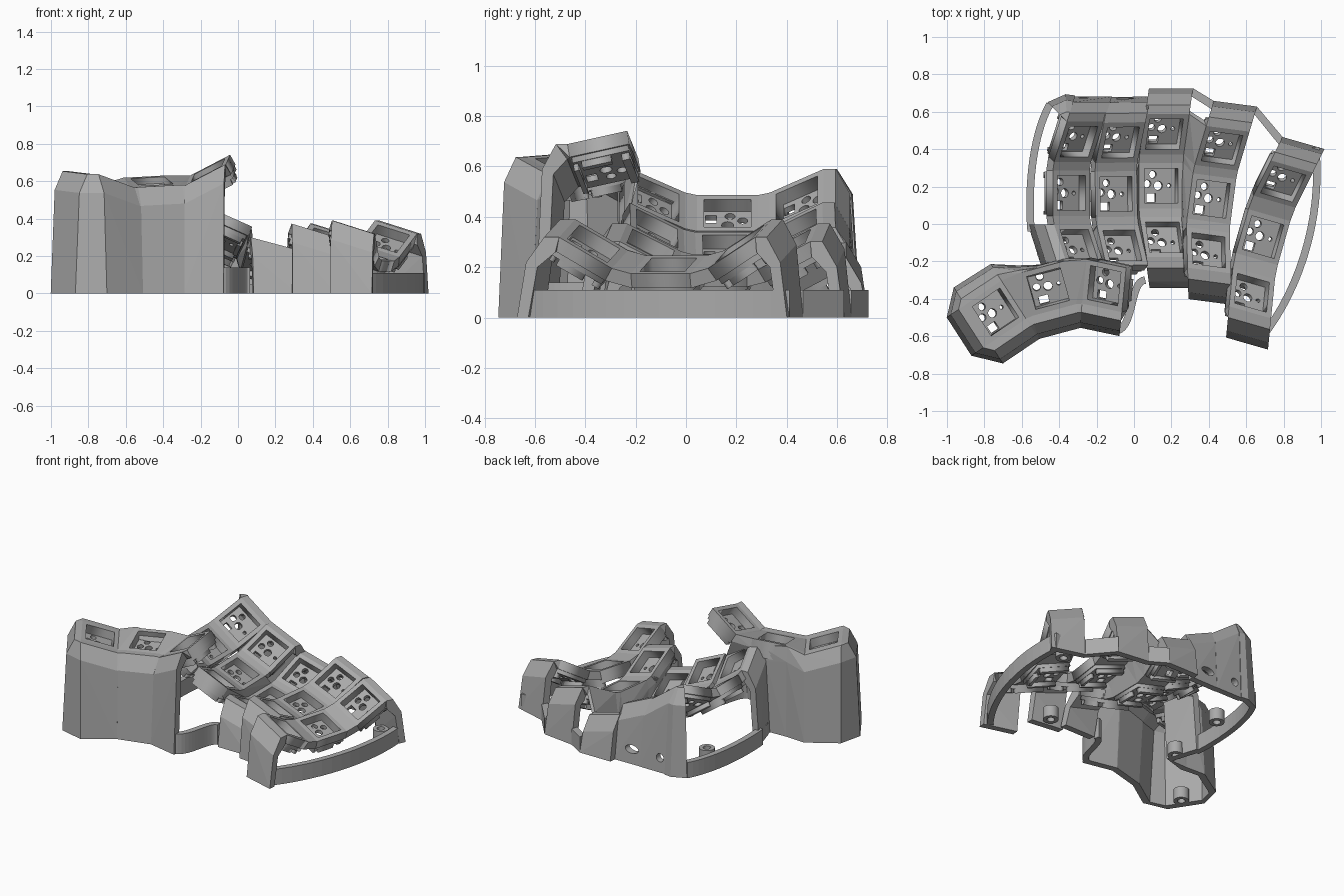
import bpy, bmesh
from math import radians, sin, cos, pi
from mathutils import Matrix, Vector
from mathutils.geometry import interpolate_bezier

if "Cube" in bpy.data.objects:
    bpy.data.objects.remove(bpy.data.objects["Cube"])

grey = bpy.data.materials.new("plain_grey")
grey.use_nodes = True
colour = (0.4, 0.4, 0.4, 1)
grey.diffuse_color = colour
grey.node_tree.nodes["Principled BSDF"].inputs["Base Color"].default_value = colour

HALF, THICK, WALL = 0.122, 0.06, 0.045
UP = Vector((0, 0, 1))


def add(name, mesh, matrix=None):
    if not mesh.materials:
        mesh.materials.append(grey)
    ob = bpy.data.objects.new(name, mesh)
    bpy.context.collection.objects.link(ob)
    if matrix:
        ob.matrix_world = matrix
    return ob


def part(name, hulls):
    """One object made of several convex pieces."""
    bm = bmesh.new()
    for pts in hulls:
        vs = [bm.verts.new(p) for p in pts]
        res = bmesh.ops.convex_hull(bm, input=vs)
        spare = {g for g in res["geom_interior"] + res["geom_unused"]
                 if isinstance(g, bmesh.types.BMVert)}
        bmesh.ops.delete(bm, geom=list(spare), context="VERTS")
    bmesh.ops.dissolve_limit(bm, angle_limit=0.01, verts=bm.verts[:], edges=bm.edges[:])
    bmesh.ops.recalc_face_normals(bm, faces=bm.faces[:])
    mesh = bpy.data.meshes.new(name)
    bm.to_mesh(mesh)
    bm.free()
    return add(name, mesh)


def baked(ob):
    bpy.context.view_layer.update()
    deps = bpy.context.evaluated_depsgraph_get()
    return bpy.data.meshes.new_from_object(ob.evaluated_get(deps))


def rect(cx, cy, w, h):
    return [(cx - w, cy - h), (cx + w, cy - h), (cx + w, cy + h), (cx - w, cy + h)]


def circle(cx, cy, r, n=20):
    return [(cx + r * cos(2 * pi * i / n), cy + r * sin(2 * pi * i / n)) for i in range(n)]


def slab(name, loops, low, high):
    """Flat plate with holes, extruded from low to high."""
    cu = bpy.data.curves.new(name, "CURVE")
    cu.dimensions, cu.fill_mode, cu.extrude = "2D", "BOTH", (high - low) / 2
    for loop in loops:
        sp = cu.splines.new("POLY")
        sp.points.add(len(loop) - 1)
        for p, (x, y) in zip(sp.points, loop):
            p.co = (x, y, 0, 1)
        sp.use_cyclic_u = True
    ob = bpy.data.objects.new(name, cu)
    bpy.context.collection.objects.link(ob)
    mesh = baked(ob)
    bpy.data.objects.remove(ob)
    mesh.transform(Matrix.Translation((0, 0, (low + high) / 2)))
    mesh.name = name
    return mesh


def pose(x, y, z, yaw, roll, pitch=0):
    return (Matrix.Translation((x, y, z)) @ Matrix.Rotation(radians(yaw), 4, "Z")
            @ Matrix.Rotation(radians(roll), 4, "Y") @ Matrix.Rotation(radians(pitch), 4, "X"))


def corner(m, sx, sy):
    return [m @ Vector((sx * HALF, sy * HALF, z)) for z in (0, -THICK)]


def side(m, sx=0, sy=0):
    if sx:
        return corner(m, sx, -1) + corner(m, sx, 1)
    return corner(m, -1, sy) + corner(m, 1, sy)


def profile(m, sx, sy, dx, dy, k=1.0):
    """Wall section from a plate corner out over a rim and down to the floor."""
    d = m.to_3x3() @ Vector((dx, dy, 0))
    d.z = 0
    d.normalize()
    top, under = corner(m, sx, sy)
    rim, shoulder, foot = (top + d * k * o for o in (0.05, 0.11, 0.14))
    shoulder -= UP * 0.1
    foot.z = 0
    inset = d * WALL
    return [(top, under), (rim, rim - inset - UP * THICK),
            (shoulder, shoulder - inset - UP * 0.02), (foot, foot - inset)]


def chain(*profiles):
    return [[*a[i], *a[i + 1], *b[i], *b[i + 1]]
            for a, b in zip(profiles, profiles[1:]) for i in range(3)]


# Key positions: five curved finger columns and three thumb keys
columns = []
for *spec, radius, angle in [
        (-0.335, 0.165, 0.415, 0, 36, 0.576, 28.5), (-0.095, 0.16, 0.29, 1, 24, 0.576, 28.5),
        (0.145, 0.205, 0.145, 0, 15, 0.576, 28.5), (0.415, 0.135, 0.215, -7.5, 17, 0.576, 28.5),
        (0.69, -0.07, 0.21, -16, 17, 0.57, 32)]:
    columns.append([pose(*spec) @ Matrix.Translation((0, 0, radius))
                    @ Matrix.Rotation(radians(angle) * r, 4, "X")
                    @ Matrix.Translation((0, 0, -radius)) for r in (-1, 0, 1)])
thumbs = [pose(-0.74, -0.47, 0.61, 34, 17, 4), pose(-0.46, -0.345, 0.60, 15, -3, 12),
          pose(-0.16, -0.33, 0.66, -12, -27, 14)]

# Switch frames and the pierced socket plates below them
frame_mesh = slab("switch_frame", [rect(0, 0, HALF, HALF), rect(0, 0, 0.093, 0.093)], -THICK, 0)
socket_mesh = slab("switch_socket", [
    rect(0, 0, 0.115, 0.115), circle(0, 0, 0.024), circle(-0.06, 0.01, 0.02),
    circle(-0.03, 0.06, 0.02), circle(0.06, 0, 0.011),
    rect(-0.04, -0.065, 0.026, 0.022)], -0.085, -THICK)
clip_mesh = slab("socket_clip", [rect(0, 0.097, 0.1, 0.016), rect(0, -0.105, 0.1, 0.01),
                                 rect(0.1, -0.02, 0.012, 0.06)], -0.115, -0.085)
for m in [k for col in columns for k in col] + thumbs:
    add("switch_frame", frame_mesh, m)
    add("switch_socket", socket_mesh, m)
    add("socket_clip", clip_mesh, m)

# Bridges along each column
for i, col in enumerate(columns):
    part(f"column_bridges_{i + 1}", [side(a, sy=1) + side(b, sy=-1) for a, b in zip(col, col[1:])])

# Webs between neighbouring columns
for i, rows in ((1, 2), (2, 3)):
    a, b = columns[i], columns[i + 1]
    webs = [side(a[r], sx=1) + side(b[r], sx=-1) for r in range(rows)]
    webs += [corner(a[r], 1, 1) + corner(a[r + 1], 1, -1) + corner(b[r], -1, 1)
             + corner(b[r + 1], -1, -1) for r in range(rows - 1)]
    part(f"column_web_{i + 1}", webs)


def end_wall(col, s, k=1.0):
    key = col[2] if s > 0 else col[0]
    return profile(key, -1, s, 0, s, k), profile(key, 1, s, 0, s, k)


# Front walls of the three outer columns
for i in (2, 3, 4):
    part(f"front_wall_{i + 1}", chain(*end_wall(columns[i], -1, 1.2)))

# Back walls, with two cable openings near the inner side
openings = {0: (-0.27, 0.028), 1: (-0.05, 0.05)}
for i, col in enumerate(columns):
    hulls = chain(*end_wall(col, 1))
    part(f"back_rim_{i + 1}", hulls[:2])
    lower = part(f"back_wall_{i + 1}", hulls[2:])
    if i in openings:
        x, width = openings[i]
        bpy.ops.mesh.primitive_cylinder_add(vertices=24, radius=1, depth=0.5,
                                            location=(x, 0.68, 0.1), rotation=(pi / 2, 0, 0))
        cutter = bpy.context.object
        cutter.scale = (width, 0.028, 1)
        cutter.hide_render = True
        cut = lower.modifiers.new("opening", "BOOLEAN")
        cut.operation, cut.solver, cut.object = "DIFFERENCE", "EXACT", cutter
        mesh = baked(lower)
        lower.modifiers.clear()
        lower.data = mesh
        bpy.data.objects.remove(cutter)
for i in (0, 1):
    part(f"back_wall_joint_{i + 1}",
         chain(end_wall(columns[i], 1)[1], end_wall(columns[i + 1], 1)[0]))

# Corner where the back wall turns to the left side
part("back_left_corner", chain(*[profile(columns[0][2], -1, 1, dx, dy, 1.05)
                                 for dx, dy in ((0, 1), (-0.4, 1), (-1, 0.7))]))

# Low ties joining the feet of the separate back walls
for i in (2, 3):
    feet = [*end_wall(columns[i], 1)[1][3], *end_wall(columns[i + 1], 1)[0][3]]
    part(f"back_base_tie_{i + 1}", [feet + [p + UP * 0.11 for p in feet]])

# Thumb cluster: bridges, outer wall and the wall turning up to the inner column
left, mid, right = thumbs
inner = columns[0][0]
part("thumb_bridges", [side(a, sx=1) + side(b, sx=-1) for a, b in zip(thumbs, thumbs[1:])])
part("thumb_wall", chain(
    *[profile(m, sx, -1, 0, -1, 0.92) for m in (right, mid, left) for sx in (1, -1)],
    profile(left, -1, -1, -1, 0, 0.85), profile(left, -1, 1, -1, 0, 0.85),
    profile(left, -1, 1, 0, 1, 0.8), profile(left, 1, 1, 0, 1, 0.75),
    profile(mid, -1, 1, 0, 1, 0.3), profile(inner, -1, -1, -1, 0),
    profile(inner, -1, 1, -1, 0)))
part("thumb_to_column_bridge", [
    side(mid, sy=1) + corner(inner, -1, -1),
    corner(mid, 1, 1) + corner(right, -1, 1) + side(inner, sy=-1)])


# Low bands that close the base ring
def band(name, height, *controls):
    path = interpolate_bezier(*[Vector((*p, 0)) for p in controls], 16)
    bm = bmesh.new()
    rows = [(bm.verts.new(p), bm.verts.new(p + UP * height)) for p in path]
    for (p, q), (r, s) in zip(rows, rows[1:]):
        bm.faces.new((p, r, s, q))
    mesh = bpy.data.meshes.new(name)
    bm.to_mesh(mesh)
    bm.free()
    mod = add(name, mesh).modifiers.new("thickness", "SOLIDIFY")
    mod.thickness, mod.offset = 0.04, 0


band("right_base_band", 0.11, (0.68, -0.61), (0.89, -0.35), (1.01, 0.05), (0.97, 0.41))
band("left_base_band", 0.11, (-0.55, -0.04), (-0.57, 0.2), (-0.54, 0.48), (-0.45, 0.64))
band("front_base_band", 0.14, (-0.09, -0.57), (0, -0.55), (-0.02, -0.3), (0.06, -0.3))

# Screw bosses on the floor
boss_mesh = slab("screw_boss", [circle(0, 0, 0.05), circle(0, 0, 0.025)], 0, 0.08)
for x, y in ((-0.87, -0.57), (-0.47, -0.15), (-0.4, 0.34), (0.43, -0.31), (0.87, 0.34)):
    add("screw_boss", boss_mesh, Matrix.Translation((x, y, 0)))
